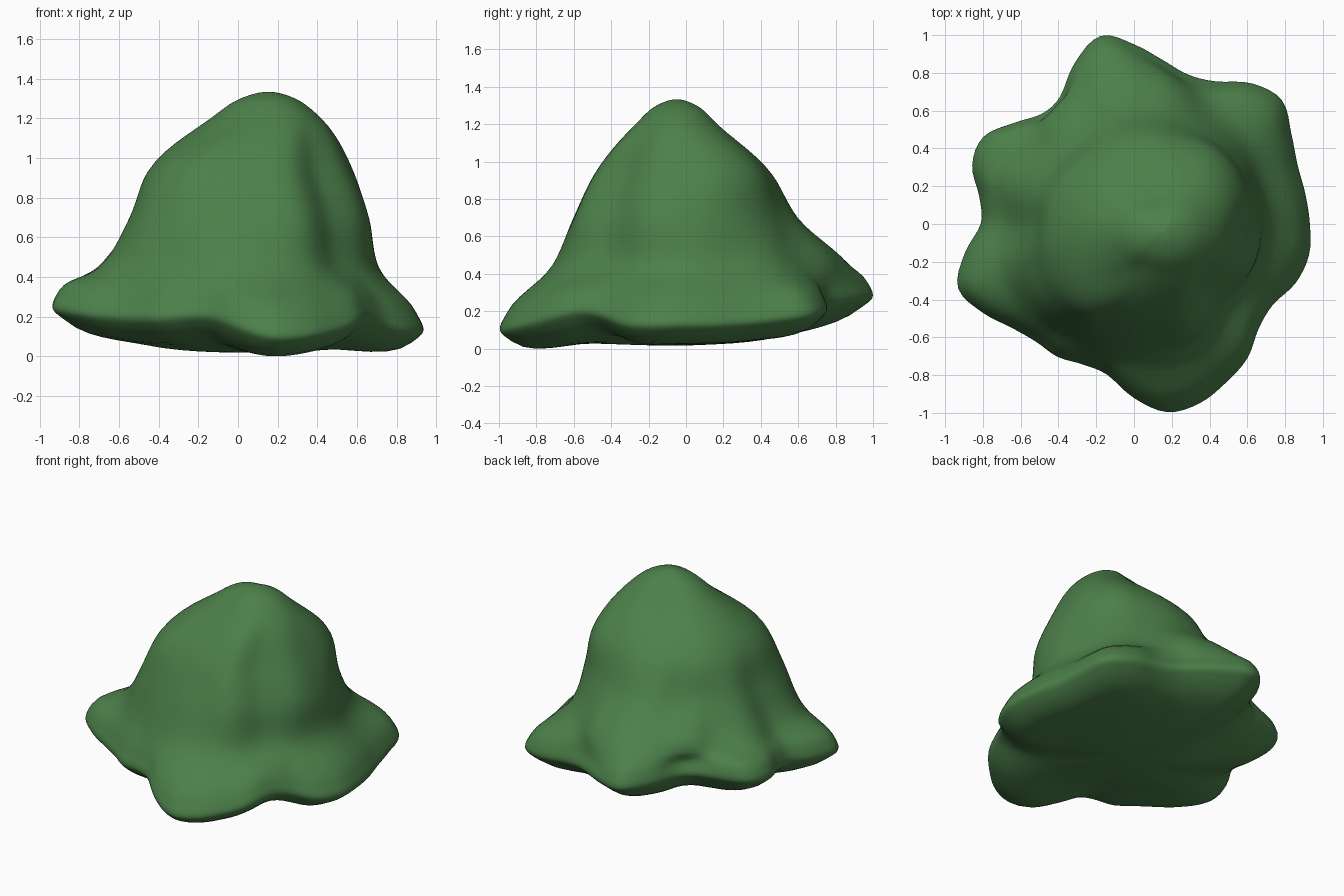
import bpy
import bmesh
import math
from mathutils import Vector

SEGMENTS = 144
STEPS = 6

default_cube = bpy.data.objects.get("Cube")
if default_cube:
    bpy.data.objects.remove(default_cube, do_unlink=True)

# Lobed rim, counter-clockwise from +x at even angles
RIM_RADIUS = [.93, .92, .92, .96, 1.02, .97, .87, .84, .88, .95, 1.01, .91,
              .78, .76, .83, .92, .91, .83, .81, .91, .99, .93, .85, .81,
              .81, .79, .81, .92, 1.01, 1.01, .97, .93, .86, .85, .91, .94]
RIM_HEIGHT = [.13, .14, .18, .22, .26, .28, .30, .30, .28,
              .26, .24, .20, .19, .20, .10, .13, .20, .13]
# Body radii at rising heights
SKIRT = [.71, .71, .74, .74, .82, .88, .76, .73, .75,
         .67, .74, .72, .69, .70, .72, .72, .66, .69]
WAIST = [.66, .65, .63, .60, .60, .59, .53, .53, .55,
         .53, .58, .62, .61, .60, .61, .65, .60, .66]
SHOULDER = [.58, .60, .58, .51, .47, .44, .42, .43, .44,
            .45, .48, .51, .52, .49, .50, .54, .51, .57]
CROWN = [.28, .28, .25, .20, .21, .26, .28, .26, .22, .22, .24, .26]


def around(table, angle):
    """Smooth periodic interpolation of a table of values."""
    n = len(table)
    pos = angle / math.tau * n
    i = math.floor(pos)
    t = pos - i
    a, b, c, d = (table[(i + k) % n] for k in (-1, 0, 1, 2))
    return b + t / 2 * (c - a + t * (2*a - 5*b + 4*c - d + t * (3*(b - c) + d - a)))


def polar(angle, radius, z, cx=0.0, cy=0.0):
    return Vector((cx + radius * math.cos(angle), cy + radius * math.sin(angle), z))


def profile(angle):
    """Control points from the centre of the underside up to the apex."""
    rim = around(RIM_RADIUS, angle)
    height = around(RIM_HEIGHT, angle)
    crown = around(CROWN, angle)
    return [
        Vector((.08, 0, .02)),
        polar(angle, rim * .5, .01 + height * .2),
        polar(angle, rim * .94, height - .055),
        polar(angle, rim, height),
        polar(angle, rim * .965, height + .09),
        polar(angle, around(SKIRT, angle), .45),
        polar(angle, around(WAIST, angle), .7),
        polar(angle, around(SHOULDER, angle), .93),
        polar(angle, crown, 1.2, .14, -.05),
        polar(angle, crown * .5, 1.3, .15, -.05),
        Vector((.155, -.05, 1.335)),
    ]


def spline(points):
    """Sample a smooth curve through the inner points, ends being guides."""
    def tangent(i):
        before, after = points[i] - points[i - 1], points[i + 1] - points[i]
        d0, d1 = before.length, after.length
        return (before / d0 * d1 + after / d1 * d0) / (d0 + d1)

    samples = []
    for i in range(1, len(points) - 2):
        p, q = points[i], points[i + 1]
        span = (q - p).length
        m, n = tangent(i) * span, tangent(i + 1) * span
        for s in range(STEPS):
            t = s / STEPS
            u = 1 - t
            samples.append(p * (u*u*(1 + 2*t)) + m * (t*u*u)
                           + q * (t*t*(3 - 2*t)) - n * (t*t*u))
    return samples


# Loft the profiles into one closed skin
bm = bmesh.new()
columns = []
for k in range(SEGMENTS):
    angle = math.tau * k / SEGMENTS
    points = profile(angle)
    opposite = profile(angle + math.pi)
    curve = spline([opposite[1]] + points + [opposite[-2]])
    columns.append([bm.verts.new(p) for p in curve[1:]])
bottom = bm.verts.new(points[0])
apex = bm.verts.new(points[-1])
for k, left in enumerate(columns):
    right = columns[(k + 1) % SEGMENTS]
    bm.faces.new((bottom, right[0], left[0]))
    bm.faces.new((apex, left[-1], right[-1]))
    for j in range(len(left) - 1):
        bm.faces.new((left[j], right[j], right[j + 1], left[j + 1]))
bmesh.ops.recalc_face_normals(bm, faces=bm.faces)

# Rest the lowest point on the ground
lowest = min(v.co.z for v in bm.verts)
bmesh.ops.translate(bm, verts=bm.verts, vec=(0, 0, -lowest))
for face in bm.faces:
    face.smooth = True

mesh = bpy.data.meshes.new("lobed_mound")
bm.to_mesh(mesh)
bm.free()
mound = bpy.data.objects.new("lobed_mound", mesh)
bpy.context.collection.objects.link(mound)

# Leaf green surface
green = bpy.data.materials.new("leaf_green")
green.use_nodes = True
colour = (.072, .215, .068, 1)
green.diffuse_color = colour
green.node_tree.nodes["Principled BSDF"].inputs["Base Color"].default_value = colour
mesh.materials.append(green)
